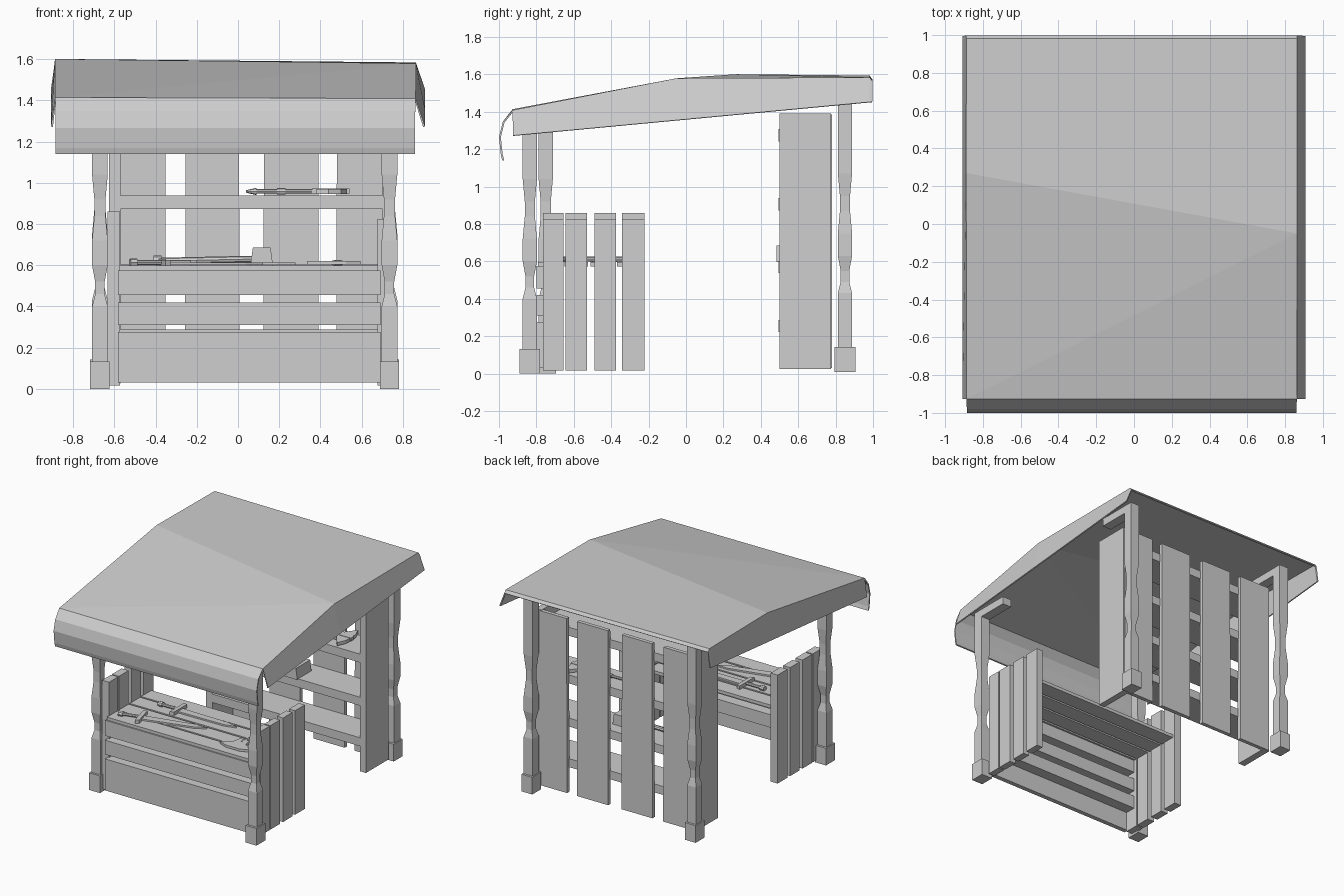
import bpy, bmesh, math
from mathutils import Vector, Matrix

if "Cube" in bpy.data.objects:
    bpy.data.objects.remove(bpy.data.objects["Cube"])

grey = bpy.data.materials.new("plain_grey")
grey.use_nodes = True
COLOUR = (0.62, 0.62, 0.62, 1)
grey.diffuse_color = COLOUR
grey.node_tree.nodes["Principled BSDF"].inputs["Base Color"].default_value = COLOUR


def finish(name, bm):
    bmesh.ops.recalc_face_normals(bm, faces=bm.faces)
    mesh = bpy.data.meshes.new(name)
    bm.to_mesh(mesh)
    bm.free()
    mesh.materials.append(grey)
    obj = bpy.data.objects.new(name, mesh)
    bpy.context.collection.objects.link(obj)
    return obj


def box(name, x, y, z, taper=0):
    """Box from (min, max) pairs; taper narrows the top in x."""
    bm = bmesh.new()
    bmesh.ops.create_cube(bm, size=1)
    for v in bm.verts:
        narrow = taper if v.co.z > 0 else 0
        v.co = [(a + b) / 2 + c * (b - a) for c, (a, b) in zip(v.co, (x, y, z))]
        v.co.x -= math.copysign(narrow, v.co.x - sum(x) / 2)
    return finish(name, bm)


def lathe_square(name, cx, cy, rings):
    """Stack of square sections given as (height, half width)."""
    bm = bmesh.new()
    loops = [[bm.verts.new((cx + sx * w, cy + sy * w, z))
              for sx, sy in ((-1, -1), (1, -1), (1, 1), (-1, 1))] for z, w in rings]
    for low, high in zip(loops, loops[1:]):
        for i in range(4):
            bm.faces.new((low[i], low[i - 1], high[i - 1], high[i]))
    bm.faces.new(loops[0])
    bm.faces.new(loops[-1])
    return finish(name, bm)


def plate(name, outline, z, thick, at=(0, 0), angle=0):
    """Flat outline in x and y, extruded upward, turned and placed."""
    bm = bmesh.new()
    face = bm.faces.new([bm.verts.new((px, py, 0)) for px, py in outline])
    up = bmesh.ops.extrude_face_region(bm, geom=[face])["geom"]
    bmesh.ops.translate(bm, vec=(0, 0, thick),
                        verts=[e for e in up if isinstance(e, bmesh.types.BMVert)])
    bm.transform(Matrix.Translation((*at, z)) @ Matrix.Rotation(angle, 4, "Z"))
    return finish(name, bm)


def rod(name, start, end, r1, r2=None):
    a, b = Vector(start), Vector(end)
    bm = bmesh.new()
    bmesh.ops.create_cone(bm, cap_ends=True, segments=8, radius1=r1,
                          radius2=r1 if r2 is None else r2, depth=(b - a).length)
    turn = (b - a).to_track_quat("Z", "Y").to_matrix().to_4x4()
    bm.transform(Matrix.Translation((a + b) / 2) @ turn)
    return finish(name, bm)


# Canvas roof: curled front flap, skewed ridge and leaning side flaps
LEFT, RIGHT = -0.885, 0.86
curl = [(-0.977, 1.14), (-0.985, 1.17), (-0.995, 1.265), (-0.975, 1.345)]
left_line = [(-0.925, 1.41), (0.27, 1.597), (0.98, 1.59), (0.995, 1.57)]
right_line = [(-0.925, 1.405), (-0.05, 1.575), (0.98, 1.58), (0.995, 1.56)]
bm = bmesh.new()
edges = [[bm.verts.new((x, y, z)) for y, z in curl + line]
         for x, line in ((LEFT, left_line), (RIGHT, right_line))]
for i in range(len(edges[0]) - 1):
    a, b = edges[0][i:i + 2]
    d, c = edges[1][i:i + 2]
    if i == len(curl):
        bm.faces.new((a, d, c))
        bm.faces.new((a, c, b))
    else:
        bm.faces.new((a, d, c, b))
for row, hem_x in zip(edges, (-0.903, 0.903)):
    top = row[len(curl):]
    hem = [bm.verts.new((hem_x, v.co.y, 1.272 + (v.co.y + 0.925) * 0.094)) for v in top]
    for i in range(len(top) - 1):
        quad = (top[i], top[i + 1], hem[i + 1], hem[i])
        bm.faces.new(quad if hem_x > 0 else quad[::-1])
roof = finish("canvas_roof", bm)
cloth = roof.modifiers.new("cloth_thickness", "SOLIDIFY")
cloth.thickness = 0.01
cloth.offset = 0

# Four turned posts with footings and short roof arms
posts = {"front_left": (0.735, -0.835, 1.38), "front_right": (-0.67, -0.75, 1.39),
         "back_left": (0.735, 0.85, 1.53), "back_right": (-0.67, 0.85, 1.53)}
W, N = 0.038, 0.023
for name, (x, y, top) in posts.items():
    lift = 0.03 if y > 0 else 0
    lathe_square(name + "_post", x, y, [
        (0.1, W), (0.4 + lift, W), (0.46 + lift, N), (0.52 + lift, N), (0.6 + lift, W),
        (0.72 + lift, W), (0.84 + lift, N + 0.004), (0.92 + lift, N + 0.004),
        (1.04 + lift, W), (top, W)])
    foot = 0.01 if y > 0 else 0
    box(name + "_footing", (x - 0.047, x + 0.047), (y - 0.055, y + 0.055), (foot, foot + 0.133))
    reach = sorted((y - math.copysign(W, -y), y - math.copysign(0.28, y)))
    box(name + "_arm", (x - W, x + W), reach, (top - 0.05, top + 0.01))

# Back wall of upright planks
for i, span in enumerate([(-0.62, -0.35), (-0.257, 0.008), (0.123, 0.392), (0.477, 0.74)]):
    box(f"back_plank_{i}", span, (0.75, 0.78), (0.03, 1.385), 0.003)

# Deep side panels and shelves between them
for name, span in (("right", (-0.625, -0.57)), ("left", (0.70, 0.75))):
    box(name + "_shelf_panel", span, (0.5, 0.775), (0.025, 1.39))
for i, z in enumerate((0.255, 0.57, 0.905, 1.275)):
    box(f"back_shelf_{i}", (-0.572, 0.705), (0.495, 0.755), (z - 0.033, z + 0.033))

# Counter sides of upright planks
rows = [(-0.765, -0.655), (-0.645, -0.528), (-0.49, -0.375), (-0.343, -0.223)]
for i, row in enumerate(rows):
    box(f"left_counter_plank_{i}", (0.678, 0.73), row, (0.017, 0.825))
    box(f"right_counter_plank_{i}", (-0.632, -0.572), row, (0.017, 0.86))

# Counter front boards, each backed by a ledge along its top, and the top slats
for i, span in enumerate([(0.03, 0.275), (0.31, 0.42), (0.455, 0.575)]):
    box(f"counter_front_board_{i}", (-0.583, 0.692), (-0.8, -0.765), span)
    box(f"counter_ledge_{i}", (-0.575, 0.68), (-0.767, -0.68), (span[1] - 0.1, span[1]))
for i in range(4):
    y = -0.79 + i * 0.14
    box(f"counter_top_slat_{i}", (-0.575, 0.68), (y, y + 0.125), (0.573, 0.598))

# Two swords on the counter
for i, (start, angle) in enumerate([((-0.5, -0.71), 0.25), ((-0.36, -0.42), 0.0)]):
    plate(f"sword_blade_{i}", [(0.16, -0.03), (0.55, -0.024), (0.64, 0), (0.55, 0.024), (0.16, 0.03)],
          0.6, 0.012, start, angle)
    plate(f"sword_guard_{i}", [(0.13, -0.09), (0.16, -0.08), (0.16, 0.08), (0.13, 0.09)],
          0.598, 0.028, start, angle)
    along = Vector((math.cos(angle), math.sin(angle), 0))
    base = Vector((*start, 0.613))
    rod(f"sword_grip_{i}", base, base + along * 0.14, 0.012)
    rod(f"sword_pommel_{i}", base - along * 0.025, base + along * 0.01, 0.02)

# Axe on the counter, with a crescent blade
crescent = [(-0.13, -0.06), (-0.06, -0.09), (0.06, -0.09), (0.13, -0.06), (0.05, 0.0),
            (0.04, 0.06), (-0.04, 0.06), (-0.05, 0.0)]
plate("counter_axe_head", crescent, 0.603, 0.018, (0.465, -0.64))
rod("counter_axe_handle", (0.465, -0.62, 0.612), (0.5, -0.32, 0.612), 0.013)

# Long axe on the upper shelf
SHELF_Y = 0.63
rod("shelf_axe_handle", (0.07, SHELF_Y, 0.958), (0.4, SHELF_Y, 0.958), 0.011)
rod("shelf_axe_tip", (0.04, SHELF_Y, 0.958), (0.09, SHELF_Y, 0.958), 0.006, 0.018)
rod("shelf_axe_collar", (0.19, SHELF_Y, 0.958), (0.23, SHELF_Y, 0.958), 0.016)
plate("shelf_axe_head", crescent, 0.945, 0.025, (0.44, SHELF_Y), math.pi / 2)
box("shelf_axe_socket", (0.36, 0.54), (SHELF_Y - 0.015, SHELF_Y + 0.015), (0.948, 0.973))

# Hammer on the middle shelf
rod("hammer_handle", (-0.4, 0.57, 0.62), (0.07, 0.57, 0.63), 0.016)
rod("hammer_pommel", (-0.41, 0.57, 0.622), (-0.37, 0.57, 0.622), 0.026)
box("hammer_head", (0.06, 0.17), (0.485, 0.66), (0.598, 0.685), 0.012)
